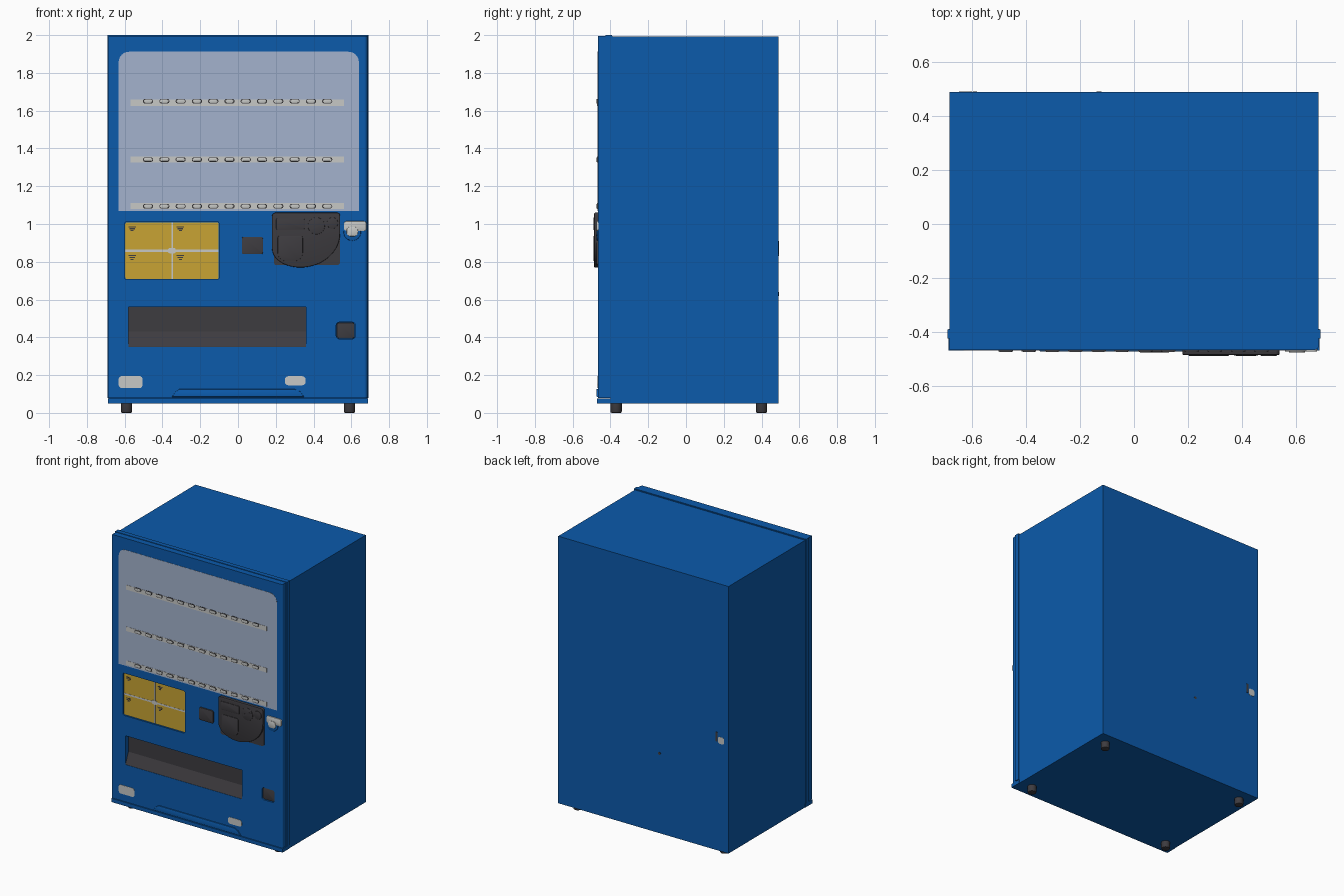
import bpy, bmesh, math
from mathutils import Matrix

if "Cube" in bpy.data.objects:
    bpy.data.objects.remove(bpy.data.objects["Cube"])


def mat(name, r, g, b):
    m = bpy.data.materials.new(name)
    m.diffuse_color = (r, g, b, 1)
    m.use_nodes = True
    m.node_tree.nodes["Principled BSDF"].inputs["Base Color"].default_value = m.diffuse_color
    return m


BLUE = mat("cabinet blue", 0.0035, 0.103, 0.41)
GLASS = mat("window pale blue", 0.37, 0.45, 0.61)
GREY = mat("light grey", 0.57, 0.58, 0.565)
DARK = mat("charcoal", 0.048, 0.045, 0.051)
YELLOW = mat("poster yellow", 0.58, 0.37, 0.034)


def finish(name, bm, m, smooth=False):
    bmesh.ops.recalc_face_normals(bm, faces=bm.faces)
    me = bpy.data.meshes.new(name)
    bm.to_mesh(me)
    bm.free()
    ob = bpy.data.objects.new(name, me)
    bpy.context.collection.objects.link(ob)
    me.materials.append(m)
    if smooth:
        bpy.context.view_layer.objects.active = ob
        ob.select_set(True)
        bpy.ops.object.shade_smooth_by_angle(angle=math.radians(35))
        ob.select_set(False)
    return ob


def box(name, x0, x1, y0, y1, z0, z1, m):
    bm = bmesh.new()
    bmesh.ops.create_cube(bm, size=1)
    for v in bm.verts:
        v.co = ((x0 + x1) / 2 + v.co.x * (x1 - x0),
                (y0 + y1) / 2 + v.co.y * (y1 - y0),
                (z0 + z1) / 2 + v.co.z * (z1 - z0))
    return finish(name, bm, m)


def arc(cx, cz, rx, rz, a0, a1, n=6):
    return [(cx + rx * math.cos(math.radians(a0 + (a1 - a0) * i / n)),
             cz + rz * math.sin(math.radians(a0 + (a1 - a0) * i / n))) for i in range(n + 1)]


def rrect(x0, x1, z0, z1, r, rb=None):
    # rounded rectangle; rb is the radius of the two bottom corners
    rb = r if rb is None else rb
    bottom = (arc(x0 + rb, z0 + rb, rb, rb, 180, 270) + arc(x1 - rb, z0 + rb, rb, rb, 270, 360)
              if rb else [(x0, z0), (x1, z0)])
    return arc(x1 - r, z1 - r, r, r, 0, 90) + arc(x0 + r, z1 - r, r, r, 90, 180) + bottom


def circle(cx, cz, r, n=24):
    return arc(cx, cz, r, r, 0, 360, n)[:-1]


def plate(name, outline, y0, y1, m, bevel=0.0):
    # outline in the xz plane, front face at y0, back at y1
    bm = bmesh.new()
    face = bm.faces.new([bm.verts.new((x, y0, z)) for x, z in outline])
    r = bmesh.ops.extrude_face_region(bm, geom=[face])
    for v in r["geom"]:
        if isinstance(v, bmesh.types.BMVert):
            v.co.y = y1
    if bevel:
        edges = [e for e in bm.edges if all(abs(v.co.y - y0) < 1e-6 for v in e.verts)]
        bmesh.ops.bevel(bm, geom=edges, offset=bevel, segments=2, affect='EDGES', profile=0.5)
    return finish(name, bm, m, True)


def cut(target, cutter):
    cutter.hide_render = True
    mod = target.modifiers.new("cut", 'BOOLEAN')
    mod.object = cutter
    mod.solver = 'EXACT'
    bpy.context.view_layer.objects.active = target
    bpy.ops.object.modifier_apply(modifier=mod.name)
    bpy.data.objects.remove(cutter)


F = -0.467  # door front plane

# Cabinet, seam flange and door
box("cabinet", -0.685, 0.685, -0.40, 0.49, 0.05, 1.992, BLUE)
box("door_flange", -0.692, 0.692, -0.425, -0.392, 0.08, 2.0, BLUE)
bm = bmesh.new()
bmesh.ops.create_cube(bm, size=1)
for v in bm.verts:
    v.co = (v.co.x * 1.37, -0.4285 + v.co.y * 0.077, 1.038 + v.co.z * 1.916)
bmesh.ops.bevel(bm, geom=[e for e in bm.edges if all(v.co.y < -0.45 and v.co.x > 0 for v in e.verts)],
                offset=0.015, segments=4, affect='EDGES', profile=0.5)
door = finish("door", bm, BLUE)
cut(door, box("slot_cutter", -0.58, 0.36, -0.6, -0.415, 0.35, 0.56, BLUE))
cut(door, plate("poster_cutter", rrect(-0.60, -0.10, 0.705, 1.012, 0.012), -0.6, F + 0.012, BLUE))
cut(door, plate("coin_return_cutter", rrect(0.52, 0.62, 0.392, 0.48, 0.015), -0.6, F + 0.02, BLUE))

# Base strip and kick lip
box("base_strip", -0.688, 0.688, -0.470, -0.39, 0.05, 0.077, BLUE)
plate("kick_lip", [(-0.35, 0.085), (0.35, 0.085), (0.33, 0.112), (0.30, 0.126), (-0.31, 0.126), (-0.33, 0.112)],
      -0.474, -0.46, BLUE, 0.003)

# Feet
for fx, sx in ((-0.59, "left"), (0.59, "right")):
    for fy, sy in ((-0.37, "front"), (0.40, "back")):
        bm = bmesh.new()
        bmesh.ops.create_cone(bm, cap_ends=True, segments=20, radius1=0.03, radius2=0.03, depth=0.06,
                              matrix=Matrix.Translation((fx, fy, 0.03)))
        bmesh.ops.bevel(bm, geom=[e for e in bm.edges if all(v.co.z < 0.01 for v in e.verts)],
                        offset=0.007, segments=2, affect='EDGES', profile=0.5)
        finish(f"{sy}_{sx}_foot", bm, DARK, True)

# Display window with three shelf strips and their buttons
plate("display_window", rrect(-0.632, 0.64, 1.07, 1.912, 0.055, 0), F - 0.0015, F + 0.003, GLASS)
for row, (z0, z1, zb) in enumerate(((1.08, 1.11, 1.094), (1.325, 1.357, 1.341), (1.626, 1.66, 1.65))):
    box(f"shelf_strip_{row + 1}", -0.57, 0.56, F - 0.003, F, z0, z1, GREY)
    for i in range(12):
        cx = -0.476 + i * 0.0862
        plate(f"button_rim_{row + 1}_{i + 1}", rrect(cx - 0.027, cx + 0.027, zb - 0.012, zb + 0.012, 0.0118),
              F - 0.0055, F, DARK)
        plate(f"button_{row + 1}_{i + 1}", rrect(cx - 0.023, cx + 0.023, zb - 0.009, zb + 0.009, 0.0088),
              F - 0.008, F, GREY, 0.002)

# Yellow poster with dividing cross and small marks
P = F + 0.012
plate("poster", rrect(-0.597, -0.103, 0.708, 1.009, 0.010), P - 0.003, P, YELLOW)
box("poster_cross_bar", -0.597, -0.103, P - 0.004, P, 0.853, 0.865, GREY)
box("poster_cross_post", -0.353, -0.345, P - 0.0045, P, 0.71, 1.007, GREY)
plate("poster_centre", rrect(-0.37, -0.33, 0.845, 0.873, 0.008), P - 0.005, P, GREY)
for px in (-0.56, -0.305):
    for pz in (0.985, 0.833):
        for k, w in enumerate((0.02, 0.014, 0.008)):
            box("poster_mark", px - w, px + w, P - 0.004, P, pz - k * 0.01 - 0.003, pz - k * 0.01 + 0.003, DARK)

# Card reader
plate("card_reader", rrect(0.02, 0.132, 0.84, 0.932, 0.01), -0.476, -0.46, DARK, 0.003)

# Coin panel: backing plate, curved front and its fittings
plate("coin_backing", rrect(0.19, 0.54, 0.782, 1.06, 0.015), -0.473, -0.46, DARK)
outline = ([(0.54, 1.045)] + arc(0.525, 1.045, 0.015, 0.015, 15, 90, 4) + arc(0.20, 1.04, 0.02, 0.02, 90, 180)
           + arc(0.33, 0.87, 0.15, 0.10, 180, 270, 10) + arc(0.33, 0.95, 0.21, 0.18, 270, 360, 14)[1:])
plate("coin_panel", outline, -0.486, -0.46, DARK, 0.004)
plate("price_screen", rrect(0.202, 0.352, 0.97, 1.03, 0.008), -0.489, -0.48, DARK, 0.002)
plate("note_cover", rrect(0.21, 0.343, 0.803, 0.937, 0.012, 0.045), -0.489, -0.48, DARK, 0.002)
plate("coin_dial", circle(0.415, 0.99, 0.045), -0.488, -0.48, DARK, 0.002)
grip = box("coin_dial_grip", -0.038, 0.038, -0.49, -0.48, -0.007, 0.007, DARK)
grip.data.transform(Matrix.Translation((0.415, 0, 0.99)) @ Matrix.Rotation(math.radians(-25), 4, 'Y'))
plate("return_button", circle(0.50, 1.005, 0.03), -0.49, -0.48, DARK, 0.003)

# Door lock, wrapping over the right edge
plate("lock_plate", rrect(0.56, 0.68, 0.962, 1.015, 0.015), -0.474, -0.445, GREY, 0.004)
plate("lock_housing", circle(0.605, 0.957, 0.046), -0.473, -0.455, BLUE, 0.004)
plate("lock_core", rrect(0.575, 0.635, 0.935, 0.985, 0.02), -0.477, -0.46, GREY, 0.003)

# Delivery slot: back wall that slopes forward to the sill
bm = bmesh.new()
prof = [(-0.43, 0.56), (-0.43, 0.43), (-0.465, 0.352), (-0.465, 0.35), (-0.41, 0.35), (-0.41, 0.56)]
face = bm.faces.new([bm.verts.new((-0.58, y, z)) for y, z in prof])
r = bmesh.ops.extrude_face_region(bm, geom=[face])
for v in r["geom"]:
    if isinstance(v, bmesh.types.BMVert):
        v.co.x = 0.36
finish("delivery_flap", bm, DARK)

# Coin return and lower labels
plate("coin_return", rrect(0.522, 0.618, 0.394, 0.478, 0.014), F + 0.006, F + 0.02, DARK, 0.003)
plate("left_label", rrect(-0.632, -0.505, 0.131, 0.195, 0.018), F - 0.002, F, GREY)
plate("right_label", rrect(0.248, 0.358, 0.146, 0.194, 0.018), F - 0.002, F, GREY)

# Back fittings: cable slot, socket and screw
plate("cable_slot", rrect(-0.598, -0.582, 0.84, 0.91, 0.006), 0.485, 0.492, DARK)
plate("power_socket", rrect(-0.65, -0.602, 0.83, 0.88, 0.014), 0.485, 0.492, GREY)
plate("back_screw", circle(-0.13, 0.63, 0.01, 12), 0.485, 0.492, DARK)
